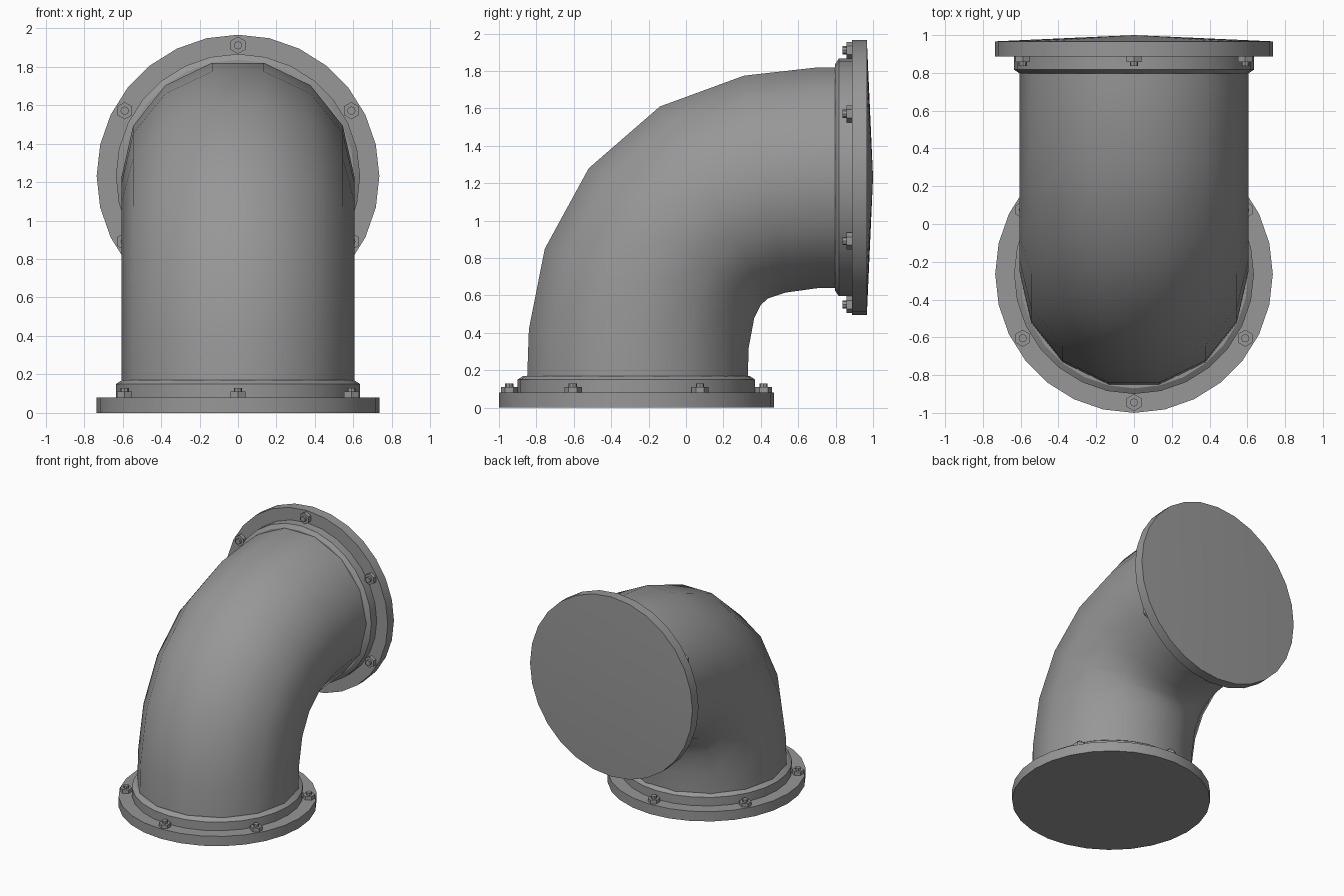
import bpy, bmesh
from math import sin, cos, pi, radians
from mathutils import Matrix, Vector

if "Cube" in bpy.data.objects:
    bpy.data.objects.remove(bpy.data.objects["Cube"])

metal = bpy.data.materials.new("dark_grey_metal")
metal.diffuse_color = (.31, .31, .31, 1)
metal.use_nodes = True
metal.node_tree.nodes["Principled BSDF"].inputs["Base Color"].default_value = metal.diffuse_color


def finish(bm, name, matrix=None):
    bmesh.ops.recalc_face_normals(bm, faces=bm.faces)
    me = bpy.data.meshes.new(name)
    bm.to_mesh(me)
    bm.free()
    me.materials.append(metal)
    ob = bpy.data.objects.new(name, me)
    bpy.context.collection.objects.link(ob)
    if matrix:
        ob.matrix_world = matrix
    bpy.ops.object.select_all(action='DESELECT')
    ob.select_set(True)
    bpy.context.view_layer.objects.active = ob
    bpy.ops.object.shade_smooth_by_angle(angle=radians(32))
    return ob


def bridge(bm, rings):
    for a, b in zip(rings, rings[1:]):
        n = len(a)
        for i in range(n):
            bm.faces.new((a[i], a[(i + 1) % n], b[(i + 1) % n], b[i]))


def flange(name, matrix, bulge):
    # revolved plate and chamfered collar, 28 sides
    bm = bmesh.new()
    profile = [(.735, 0), (.735, .08), (.635, .08), (.635, .15), (.605, .17), (.57, .17)]
    rings = [[bm.verts.new((r * cos(2 * pi * i / 28), r * sin(2 * pi * i / 28), z))
              for i in range(28)] for r, z in profile]
    bridge(bm, rings)
    # outer face, slightly coned when bulge is set
    tip = bm.verts.new((0, 0, -bulge))
    for i in range(28):
        bm.faces.new((rings[0][i], tip, rings[0][(i + 1) % 28]))
    finish(bm, name, matrix)


def bolts(name, matrix):
    # six hex nuts with stud ends
    bm = bmesh.new()
    for k in range(6):
        a = pi / 2 + k * pi / 3
        for seg, r, z0, z1 in ((6, .045, .07, .110), (8, .022, .10, .13)):
            m = Matrix.Translation((.68 * cos(a), .68 * sin(a), (z0 + z1) / 2))
            bmesh.ops.create_cone(bm, cap_ends=True, segments=seg, radius1=r,
                                  radius2=r, depth=z1 - z0, matrix=m)
    finish(bm, name, matrix)


# elbow pipe: 14-sided rings given by their outer and inner (y, z) edge points
sections = [((-.852, .08), (.328, .08)), ((-.84, .42), (.335, .32)),
            ((-.755, .85), (.365, .48)), ((-.52, 1.28), (.40, .55)),
            ((-.14, 1.61), (.44, .585)), ((.31, 1.775), (.53, .615)),
            ((.71, 1.82), (.71, .64)), ((.90, 1.82), (.90, .64))]
bm = bmesh.new()
rings = []
for o, i in sections:
    o, i = Vector((0, *o)), Vector((0, *i))
    mid, half = (o + i) / 2, (o - i) / 2 / cos(pi / 14)
    rings.append([bm.verts.new(mid + half * cos(t) + Vector((.605 * sin(t), 0, 0)))
                  for t in (pi * (2 * k + 1) / 14 for k in range(14))])
bridge(bm, rings)
pipe = finish(bm, "elbow_pipe")
for p in pipe.data.polygons:
    p.use_smooth = True

# flanged ends
lower = Matrix.Translation((0, -.265, 0))
upper = Matrix.Translation((0, .967, 1.231)) @ Matrix.Rotation(pi / 2, 4, 'X')
for tag, m, bulge in (("lower", lower, 0), ("upper", upper, .033)):
    flange(tag + "_flange", m, bulge)
    bolts(tag + "_bolts", m)
